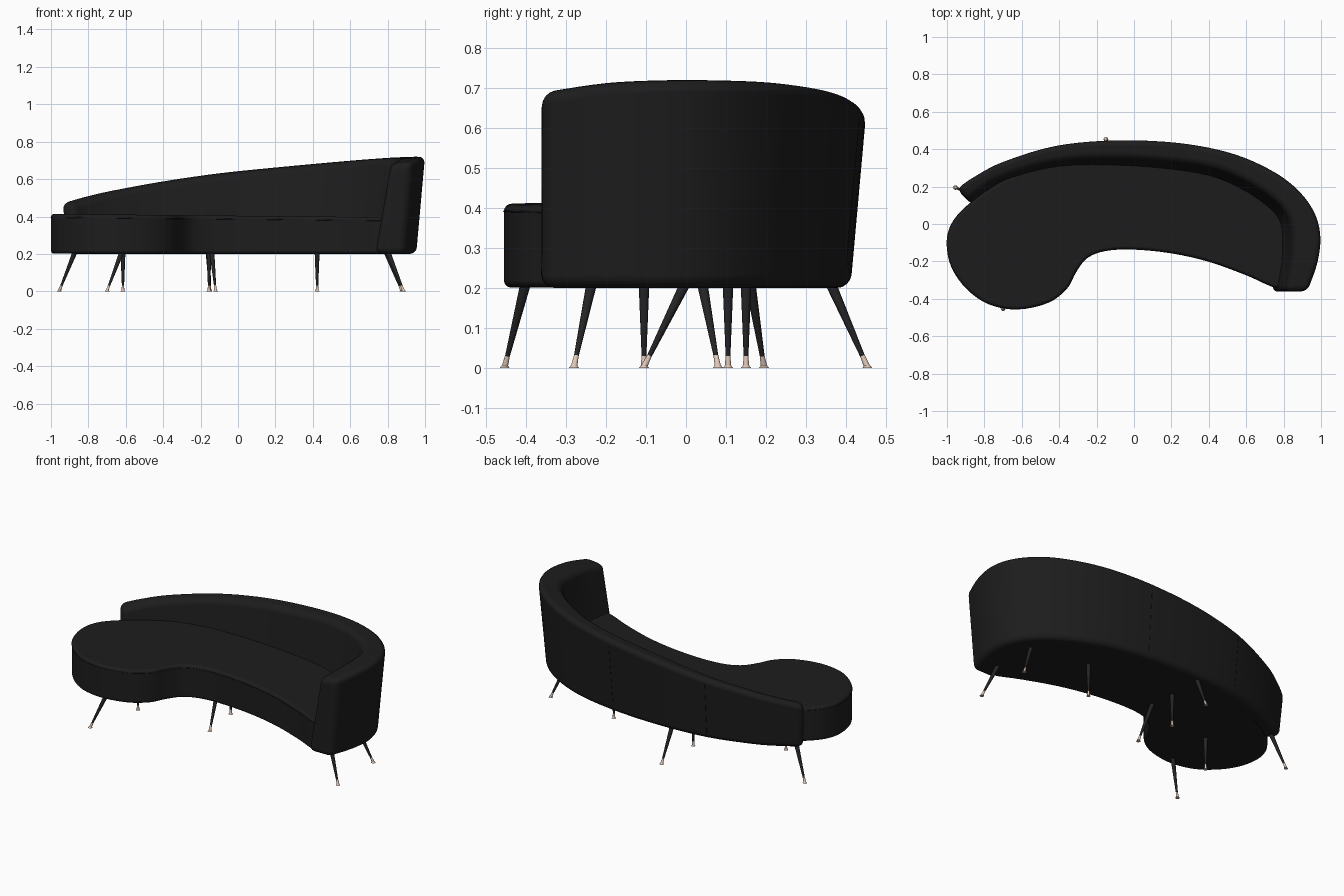
import bpy, bmesh
from mathutils import Vector

if "Cube" in bpy.data.objects:
    bpy.data.objects.remove(bpy.data.objects["Cube"])


def material(name, rgb):
    m = bpy.data.materials.new(name)
    m.diffuse_color = (*rgb, 1)
    m.use_nodes = True
    m.node_tree.nodes["Principled BSDF"].inputs["Base Color"].default_value = m.diffuse_color
    return m


FABRIC = material("black_fabric", (0.012, 0.012, 0.012))
LEG = material("dark_leg", (0.018, 0.018, 0.02))
TIP = material("pale_bronze", (0.75, 0.58, 0.48))


def spline(pts, steps, closed=False):
    """Catmull-Rom interpolation of points of any dimension."""
    n = len(pts)
    get = (lambda i: pts[i % n]) if closed else (lambda i: pts[max(0, min(n - 1, i))])
    out = []
    for i in range(n if closed else n - 1):
        p = [get(i + k) for k in (-1, 0, 1, 2)]
        for s in range(steps):
            t = s / steps
            out.append([0.5 * (2 * b + (c - a) * t + (2 * a - 5 * b + 4 * c - d) * t * t
                               + (3 * b - a - 3 * c + d) * t ** 3) for a, b, c, d in zip(*p)])
    return out if closed else out + [list(pts[-1])]


def loft(name, rings, bevel):
    """Skin closed rings (capped at both ends) and round the hard edges."""
    bm = bmesh.new()
    vs = [[bm.verts.new(c) for c in r] for r in rings]
    m = len(rings[0])
    for a, b in zip(vs, vs[1:]):
        for j in range(m):
            bm.faces.new((a[j], a[(j + 1) % m], b[(j + 1) % m], b[j]))
    bm.faces.new(vs[0])
    bm.faces.new(vs[-1])
    bmesh.ops.recalc_face_normals(bm, faces=bm.faces[:])
    for f in bm.faces:
        f.smooth = True
    me = bpy.data.meshes.new(name)
    bm.to_mesh(me)
    bm.free()
    me.materials.append(FABRIC)
    ob = bpy.data.objects.new(name, me)
    bpy.context.collection.objects.link(ob)
    mod = ob.modifiers.new("rounding", "BEVEL")
    mod.width, mod.segments = bevel, 4
    mod.limit_method, mod.angle_limit = "ANGLE", 0.75
    mod.use_clamp_overlap = False
    mod.harden_normals = True
    return ob


# Seat: kidney outline, its rear edge tucked under the backrest
kidney = [(-1.0, -0.1), (-0.975, 0.0), (-0.9, 0.09), (-0.77, 0.19), (-0.58, 0.29), (-0.35, 0.34),
          (0, 0.355), (0.3, 0.33), (0.55, 0.26), (0.74, 0.15), (0.83, 0.02), (0.84, -0.15),
          (0.83, -0.29), (0.77, -0.342), (0.6, -0.272), (0.4, -0.2), (0.2, -0.155), (0.0, -0.135),
          (-0.15, -0.142), (-0.25, -0.18), (-0.31, -0.255), (-0.36, -0.345), (-0.46, -0.42),
          (-0.62, -0.455), (-0.77, -0.43), (-0.89, -0.35), (-0.975, -0.23)]
outline = spline(kidney, 4, True)


def seat_top(x):
    return 0.404 - 0.01 * x


loft("seat", [[(x, y, 0.201) for x, y in outline],
              [(x, y, seat_top(x)) for x, y in outline]], 0.018)

# Piping around the seat edge
cu = bpy.data.curves.new("seat_piping", "CURVE")
cu.dimensions = "3D"
cu.bevel_depth, cu.bevel_resolution = 0.002, 1
sp = cu.splines.new("POLY")
sp.points.add(len(outline) - 1)
for p, (x, y) in zip(sp.points, outline):
    p.co = (x, y, seat_top(x) - 0.018, 1)
sp.use_cyclic_u = True
cu.materials.append(FABRIC)
bpy.context.collection.objects.link(bpy.data.objects.new("seat_piping", cu))

# Backrest and arm: outer xy at the crest, inner xy at seat level, crest height
stations = [(-0.95, 0.19, -0.88, 0.115, 0.475), (-0.85, 0.258, -0.79, 0.18, 0.505),
            (-0.7, 0.335, -0.65, 0.242, 0.54), (-0.42, 0.42, -0.4, 0.3, 0.59),
            (-0.1, 0.45, -0.1, 0.306, 0.635), (0.23, 0.437, 0.2, 0.284, 0.668),
            (0.5, 0.387, 0.42, 0.245, 0.692), (0.7, 0.308, 0.58, 0.175, 0.708),
            (0.85, 0.21, 0.7, 0.095, 0.718), (0.955, 0.085, 0.765, 0.025, 0.722),
            (0.998, -0.05, 0.785, -0.06, 0.722), (0.985, -0.2, 0.782, -0.2, 0.715),
            (0.93, -0.36, 0.755, -0.362, 0.692)]
path = spline(stations, 5)
path = path[:1] + path[3:-3] + path[-1:]   # leave room for the end rounding
rings = []
for ox, oy, ix, iy, h in path:
    o, i = Vector((ox, oy, 0)), Vector((ix, iy, 0))
    d = (o - i).normalized()
    up = Vector((0, 0, 1))
    rings.append([o - d * 0.09 * (h - 0.2) + up * 0.2,
                  o + up * h,
                  i + d * 0.2 * (h - 0.41) + up * (h - 0.012),
                  i - d * 0.025 + up * 0.2])
loft("backrest", rings, 0.034)

# Upright seams across the outside of the backrest
for k, t in enumerate((13, 23)):
    a, b, c = (Vector(p) for p in rings[t][:3])
    cu = bpy.data.curves.new("back_seam", "CURVE")
    cu.dimensions = "3D"
    cu.bevel_depth, cu.bevel_resolution = 0.0015, 1
    sp = cu.splines.new("POLY")
    sp.points.add(1)
    for p, f in zip(sp.points, (0.1, 0.9)):
        p.co = (*a.lerp(b, f), 1)
    cu.materials.append(FABRIC)
    bpy.context.collection.objects.link(bpy.data.objects.new(f"back_seam_{k + 1}", cu))


# Legs: splayed tapered rods with flared metal tips
def rod(name, a, b, ra, rb, mat):
    a, b = Vector(a), Vector(b)
    bpy.ops.mesh.primitive_cone_add(vertices=16, radius1=ra, radius2=rb, depth=(b - a).length,
                                    location=(a + b) / 2,
                                    rotation=(b - a).to_track_quat("Z", "Y").to_euler())
    ob = bpy.context.object
    ob.name = name
    ob.data.materials.append(mat)
    bpy.ops.object.shade_smooth_by_angle()


legs = [("left_end", -0.955, 0.195, -0.87, 0.16), ("left_front", -0.7, -0.453, -0.62, -0.4),
        ("back", -0.15, 0.453, -0.16, 0.36), ("right_front", 0.885, -0.28, 0.8, -0.235),
        ("right_back", 0.875, 0.08, 0.79, 0.04), ("right_middle", 0.423, 0.105, 0.423, 0.105),
        ("front_middle", -0.12, -0.105, -0.14, 0.0), ("left_middle", -0.615, -0.105, -0.615, -0.105),
        ("centre", -0.155, 0.15, -0.155, 0.15)]
for name, fx, fy, tx, ty in legs:
    foot, top = Vector((fx, fy, 0.003)), Vector((tx, ty, 0.215))
    ankle = foot.lerp(top, 0.13)
    rod(name + "_leg", ankle, top, 0.006, 0.0135, LEG)
    rod(name + "_leg_tip", foot, ankle, 0.008, 0.006, TIP)
    rod(name + "_leg_glide", (fx, fy, 0), (fx, fy, 0.006), 0.0125, 0.008, TIP)
